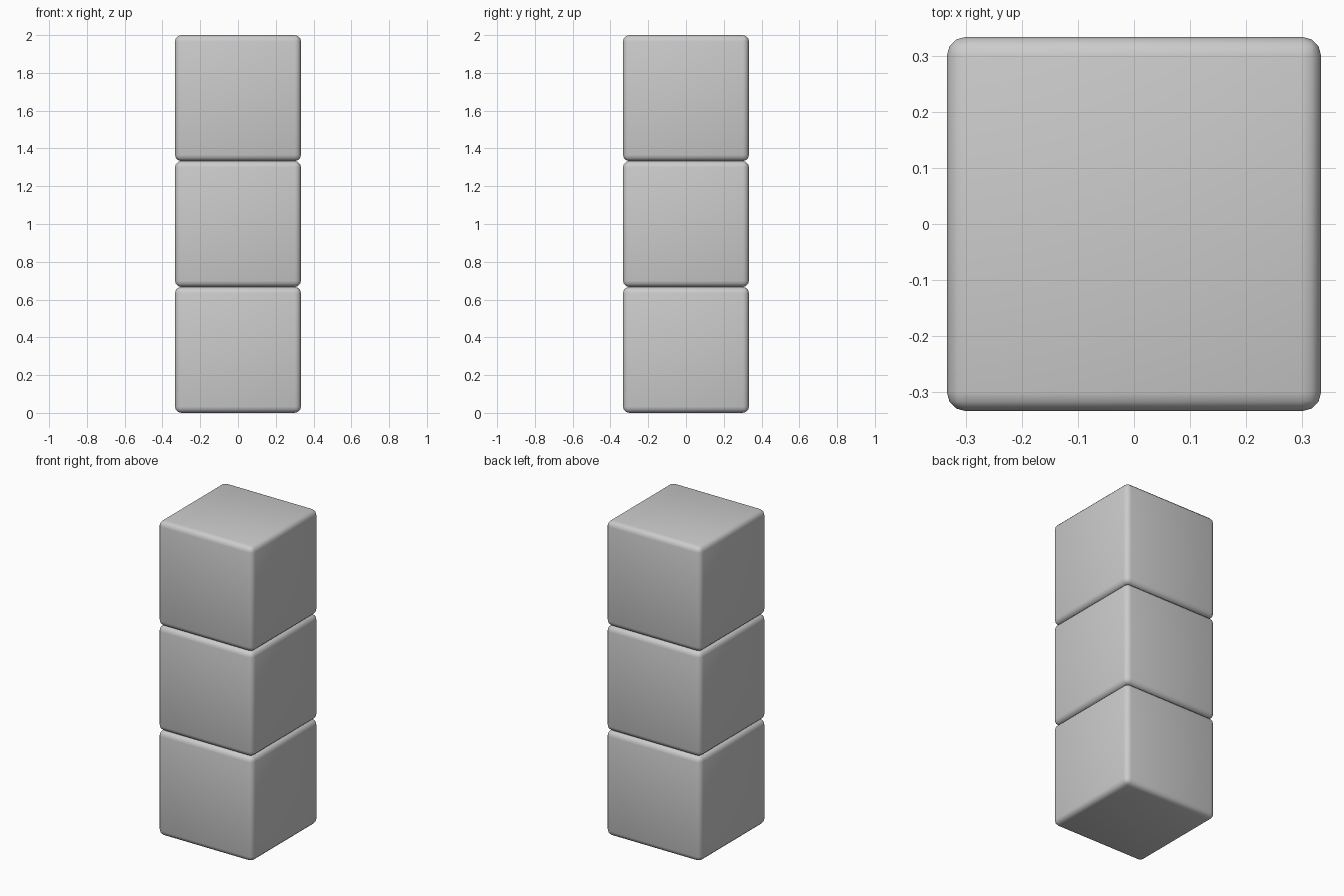
import bpy

if "Cube" in bpy.data.objects:
    bpy.data.objects.remove(bpy.data.objects["Cube"])

SIZE = 2 / 3     # edge length of one block
COUNT = 3


def rounded_block(name, z):
    bpy.ops.mesh.primitive_cube_add(size=SIZE, location=(0, 0, z))
    block = bpy.context.object
    block.name = name
    bevel = block.modifiers.new("rounded_edges", 'BEVEL')
    bevel.width = 0.033
    bevel.segments = 3
    bpy.ops.object.shade_smooth()


# Stack of identical rounded cubes
for i, label in enumerate(("bottom", "middle", "top")[:COUNT]):
    rounded_block(label + "_block", SIZE * (i + 0.5))
